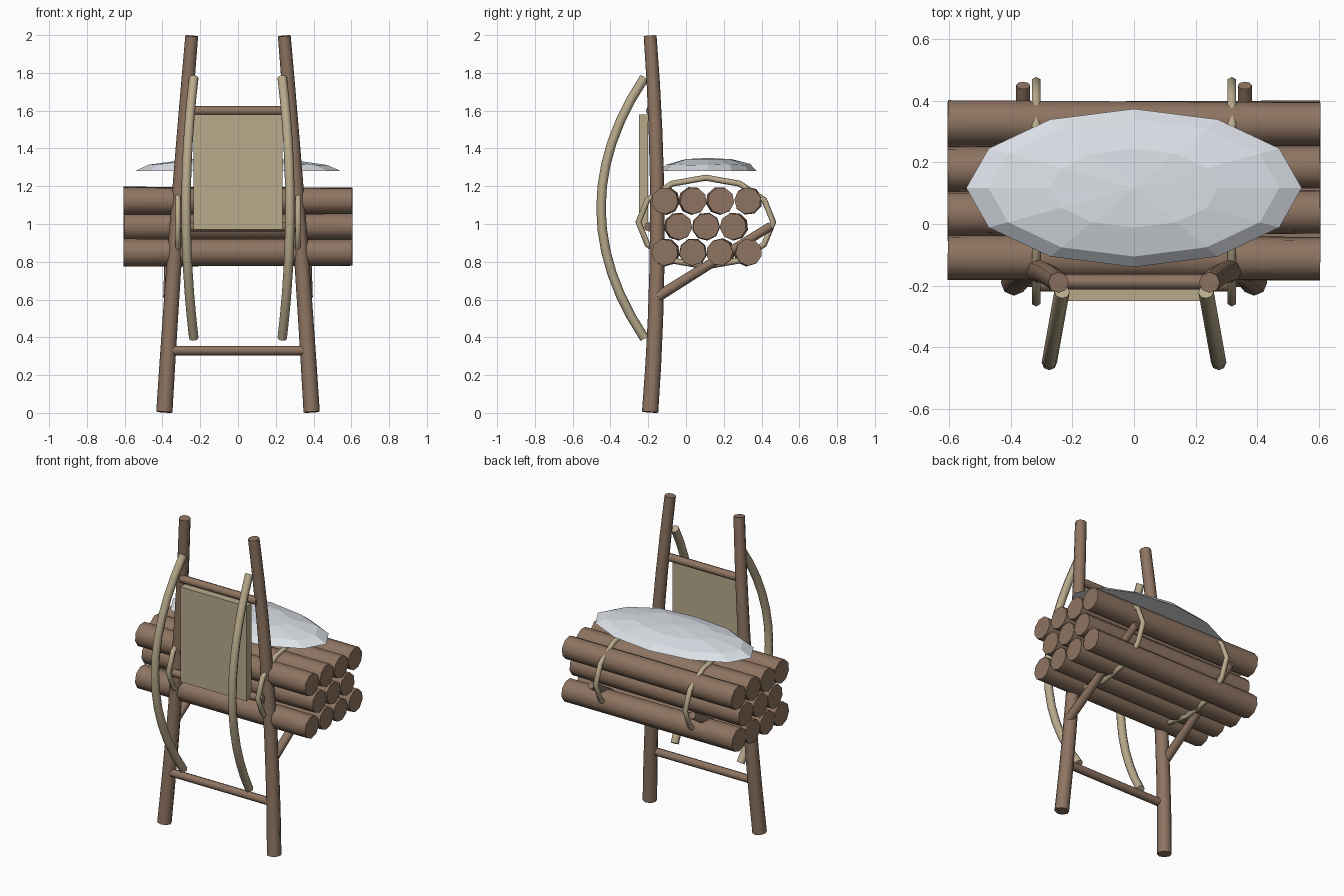
import bpy, bmesh, math, random
from mathutils import Vector

random.seed(4)
if "Cube" in bpy.data.objects:
    bpy.data.objects.remove(bpy.data.objects["Cube"], do_unlink=True)


def material(name, rgb):
    m = bpy.data.materials.new(name)
    m.use_nodes = True
    color = (*rgb, 1)
    m.diffuse_color = color
    m.node_tree.nodes["Principled BSDF"].inputs["Base Color"].default_value = color
    return m


WOOD = material("brown wood", (0.27, 0.175, 0.12))
STRAW = material("woven straw", (0.48, 0.40, 0.26))
SNOW = material("pale snow", (0.72, 0.76, 0.81))


def finish(bm, name, mat, smooth=True):
    bmesh.ops.recalc_face_normals(bm, faces=bm.faces)
    mesh = bpy.data.meshes.new(name)
    bm.to_mesh(mesh)
    bm.free()
    mesh.materials.append(mat)
    ob = bpy.data.objects.new(name, mesh)
    bpy.context.collection.objects.link(ob)
    if smooth:
        bpy.ops.object.select_all(action='DESELECT')
        ob.select_set(True)
        bpy.context.view_layer.objects.active = ob
        bpy.ops.object.shade_smooth_by_angle(angle=math.radians(62))
    return ob


def tube(name, points, r0, r1, mat, ref=(1, 0, 0), sides=8, closed=False, spin=0.0):
    """Sweep a tapering polygon along a path."""
    bm = bmesh.new()
    pts = [Vector(p) for p in points]
    n = len(pts)
    rings = []
    for i, p in enumerate(pts):
        before = pts[i - 1] if closed or i else p
        after = pts[(i + 1) % n] if closed or i < n - 1 else p
        tangent = (after - before).normalized()
        u = tangent.cross(Vector(ref)).normalized()
        v = tangent.cross(u)
        r = r0 + (r1 - r0) * i / (n - 1)
        angles = [spin + math.tau * k / sides for k in range(sides)]
        rings.append([bm.verts.new(p + (u * math.cos(a) + v * math.sin(a)) * r) for a in angles])
    for i in range(n if closed else n - 1):
        a, b = rings[i], rings[(i + 1) % n]
        for k in range(sides):
            j = (k + 1) % sides
            bm.faces.new((a[k], a[j], b[j], b[k]))
    if not closed:
        bm.faces.new(rings[0])
        bm.faces.new(rings[-1])
    return finish(bm, name, mat)


# Paired parts: poles, carrying arms, shoulder straps, rope loops
for side, s in (("left", 1), ("right", -1)):
    pole = []
    for i in range(9):
        t = i / 8
        bow = 1 - (2 * t - 1) ** 2
        pole.append((s * (0.39 - 0.145 * t + 0.006 * bow), -0.19 + 0.038 * bow, 0.004 + 1.992 * t))
    tube(side + "_pole", pole, 0.043, 0.034, WOOD)

    tube(side + "_carrying_arm", [(s * 0.368, -0.15, 0.615), (s * 0.36, 0.45, 0.99)],
         0.028, 0.023, WOOD)

    strap = []
    for i in range(13):
        t = i / 6 - 1
        bow = 1 - t * t
        strap.append((s * (0.234 + 0.041 * bow), -0.22 - 0.23 * bow, 1.085 + 0.69 * t))
    tube(side + "_shoulder_strap", strap, 0.025, 0.025, STRAW)

    loop = [(s * 0.318, 0.105 + 0.357 * math.cos(math.tau * k / 12),
             1.01 + 0.235 * math.sin(math.tau * k / 12)) for k in range(12)]
    tube(side + "_rope_loop", loop, 0.016, 0.016, STRAW, sides=6, closed=True)

# Rungs between the poles
for name, half, y, z in (("lower_rung", 0.36, -0.18, 0.33),
                         ("middle_rung", 0.32, -0.195, 0.985),
                         ("upper_rung", 0.27, -0.188, 1.6)):
    tube(name, [(-half, y, z), (half, y, z)], 0.025, 0.025, WOOD, ref=(0, 0, 1))

# Woven back panel
bm = bmesh.new()
bmesh.ops.create_cube(bm, size=1)
for v in bm.verts:
    v.co = Vector((v.co.x * 0.47, v.co.y * 0.05 - 0.225, v.co.z * 0.61 + 1.275))
finish(bm, "back_panel", STRAW, smooth=False)

# Stacked firewood in three rows
for row, (count, y0, z) in enumerate(((4, -0.11, 0.85), (3, -0.04, 0.987), (4, -0.11, 1.123))):
    for k in range(count):
        y = y0 + 0.146 * k
        skew = random.uniform(-0.005, 0.005)
        tube(f"log_{row + 1}_{k + 1}", [(-0.605, y - skew, z), (0.605, y + skew, z)],
             0.075, 0.071, WOOD, ref=(0, 0, 1), sides=9, spin=random.uniform(0, 1))

# Snow cap: flattened dome with a level underside
bm = bmesh.new()
bmesh.ops.create_uvsphere(bm, u_segments=12, v_segments=6, radius=1)
bmesh.ops.bisect_plane(bm, geom=bm.verts[:] + bm.edges[:] + bm.faces[:], dist=0.001,
                       plane_co=(0, 0, 0), plane_no=(0, 0, -1), clear_outer=True)
bmesh.ops.holes_fill(bm, edges=[e for e in bm.edges if e.is_boundary], sides=0)
for v in bm.verts:
    jitter = random.uniform(-0.004, 0.004) if 0.1 < v.co.z < 0.95 else 0
    v.co = Vector((v.co.x * 0.545, 0.117 + v.co.y * 0.257, 1.28 + v.co.z * 0.07 + jitter))
finish(bm, "snow_cap", SNOW, smooth=False)
